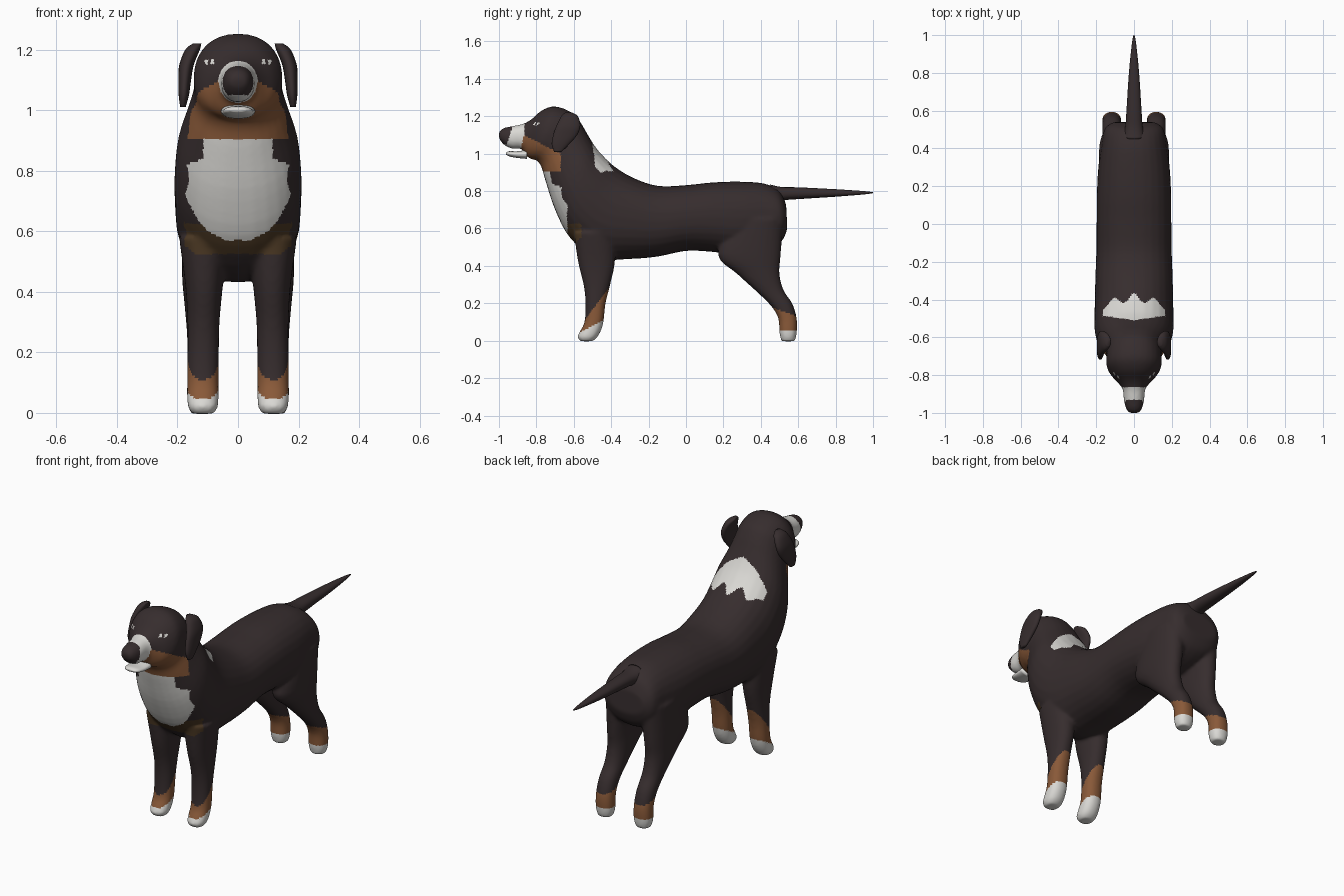
import bpy, bmesh, math
from mathutils import Vector

cube = bpy.data.objects.get("Cube")
if cube:
    bpy.data.objects.remove(cube, do_unlink=True)


def material(name, rgb):
    m = bpy.data.materials.new(name)
    m.use_nodes = True
    m.diffuse_color = (*rgb, 1)
    bsdf = m.node_tree.nodes["Principled BSDF"]
    bsdf.inputs["Base Color"].default_value = (*rgb, 1)
    bsdf.inputs["Roughness"].default_value = 0.8
    return m


MATS = [material("black_coat", (0.037, 0.026, 0.027)),
        material("white_fur", (0.7, 0.69, 0.66)),
        material("tan_fur", (0.25, 0.1, 0.04)),
        material("dark_tan_fur", (0.075, 0.042, 0.018))]
BLACK, WHITE, TAN, DARK_TAN = range(4)


def catmull(p0, p1, p2, p3, t):
    return [0.5 * (2 * b + (c - a) * t + (2 * a - 5 * b + 4 * c - d) * t * t
                   + (3 * b - a - 3 * c + d) * t ** 3)
            for a, b, c, d in zip(p0, p1, p2, p3)]


def loft(bm, sections, side=1, boxy=0.9, sides=28, steps=4):
    """Skin rings; each section is (y1, z1, y2, z2, x centre, half width)."""
    n = len(sections)
    rows = []
    for i in range(n - 1):
        quad = [sections[min(max(i + k, 0), n - 1)] for k in (-1, 0, 1, 2)]
        rows += [catmull(*quad, s / steps) for s in range(steps)]
    rows.append(sections[-1])
    rings = []
    for y1, z1, y2, z2, xc, hw in rows:
        mid = Vector((side * xc, (y1 + y2) / 2, (z1 + z2) / 2))
        up = Vector((0, (y1 - y2) / 2, (z1 - z2) / 2))
        ring = []
        for k in range(sides):
            a = math.tau * k / sides
            c, s = [math.copysign(abs(v) ** boxy, v) for v in (math.cos(a), math.sin(a))]
            ring.append(bm.verts.new(mid + up * s + Vector((hw * c, 0, 0))))
        rings.append(ring)
    for r, q in zip(rings, rings[1:]):
        for k in range(sides):
            j = (k + 1) % sides
            bm.faces.new((r[k], r[j], q[j], q[k]))
    bm.faces.new(rings[0][::-1])
    bm.faces.new(rings[-1])


def make_object(name, bm, mats):
    bmesh.ops.recalc_face_normals(bm, faces=bm.faces)
    me = bpy.data.meshes.new(name)
    bm.to_mesh(me)
    bm.free()
    for m in mats:
        me.materials.append(m)
    me.shade_smooth()
    ob = bpy.data.objects.new(name, me)
    bpy.context.collection.objects.link(ob)
    return ob


def part(name, sections, mat, side=1):
    bm = bmesh.new()
    loft(bm, sections, side)
    return make_object(name, bm, [MATS[mat]])


# Trunk from rump to nose: back line, belly line, half width
trunk = [(.535, .73, .542, .6, 0, .11), (.5, .8, .51, .53, 0, .155),
         (.42, .84, .42, .48, 0, .172), (.3, .85, .28, .46, 0, .19),
         (.15, .847, .14, .475, 0, .197), (0, .832, 0, .48, 0, .198),
         (-.15, .828, -.15, .45, 0, .2), (-.28, .87, -.3, .437, 0, .205),
         (-.38, .93, -.48, .44, 0, .208), (-.45, .995, -.62, .55, 0, .21),
         (-.49, 1.045, -.7, .7, 0, .2), (-.53, 1.11, -.75, .85, 0, .167),
         (-.565, 1.17, -.77, .92, 0, .148), (-.61, 1.22, -.785, .95, 0, .146),
         (-.7, 1.253, -.8, .965, 0, .145), (-.77, 1.232, -.825, .97, 0, .122),
         (-.825, 1.185, -.85, .985, 0, .087), (-.87, 1.16, -.88, 1.025, 0, .06),
         (-.93, 1.147, -.93, 1.027, 0, .054), (-.98, 1.135, -.97, 1.045, 0, .043),
         (-1.003, 1.11, -.997, 1.075, 0, .026)]

# Legs: front edge, back edge, centre, half width
fore_leg = [(-.6, .58, -.38, .58, .115, .08), (-.577, .42, -.38, .42, .112, .062),
            (-.548, .3, -.405, .3, .114, .053), (-.537, .2, -.43, .2, .115, .052),
            (-.543, .1, -.44, .11, .116, .052), (-.567, .05, -.452, .06, .116, .052),
            (-.58, .02, -.475, .018, .116, .049), (-.565, -.003, -.5, -.003, .116, .035)]
hind_leg = [(.24, .65, .52, .65, .105, .08), (.17, .46, .507, .46, .115, .07),
            (.27, .36, .5, .36, .117, .06), (.38, .26, .522, .27, .117, .052),
            (.455, .185, .568, .2, .118, .05), (.493, .12, .592, .12, .118, .05),
            (.5, .04, .592, .04, .118, .05), (.51, -.003, .582, -.003, .118, .038)]

# Body: trunk and legs blended into one skin
bm = bmesh.new()
loft(bm, trunk)
for s in (-1, 1):
    loft(bm, fore_leg, s)
    loft(bm, hind_leg, s)
body = make_object("body", bm, [])
remesh = body.modifiers.new("blend", 'REMESH')
remesh.mode = 'VOXEL'
remesh.voxel_size = 0.0085
smooth = body.modifiers.new("soften", 'SMOOTH')
smooth.factor = 0.5
smooth.iterations = 8
skin = bpy.data.meshes.new_from_object(
    body.evaluated_get(bpy.context.evaluated_depsgraph_get()))
body.modifiers.clear()
body.data = skin
skin.materials.clear()
for m in MATS:
    skin.materials.append(m)
skin.shade_smooth()

# Half width of the white chest patch by height
BIB = [(.57, .04), (.6, .1), (.65, .14), (.72, .175), (.77, .16), (.82, .17),
       (.84, .115), (.92, .115)]


def bib_width(z):
    for (z0, w0), (z1, w1) in zip(BIB, BIB[1:]):
        if z0 <= z <= z1:
            return w0 + (w1 - w0) * (z - z0) / (z1 - z0)
    return 0


def coat(p):
    x, y, z = abs(p.x), p.y, p.z
    # Paws and socks
    if z < .3 and y < 0:
        if z < .05 + .5 * (y + .56):
            return WHITE
        return TAN if z < .11 + 1.35 * (y + .54) else BLACK
    if z < .3:
        return WHITE if z < .055 else TAN if z < .15 - .35 * (y - .54) else BLACK
    # Nose, muzzle, cheeks and eyes
    if y < -.93 - .3 * max(0, 1.14 - z) and z > 1.05:
        return BLACK
    if y < -.865 - .25 * max(0, 1.1 - z):
        return WHITE
    if y < -.67 and .905 < z < 1.1 - .5 * (y + .87):
        return TAN
    if y < -.72 and abs(z - 1.16) < .008 and min(abs(x - .105), abs(x - .085)) < .005:
        return WHITE
    # Chest patch and the band below it
    if y < -.54 and x < bib_width(z):
        return WHITE
    if y < -.56 and x < .19 and .525 + .8 * max(0, x - .14) < z < .61 + .1 * x:
        return DARK_TAN
    # Nape patch with a ragged rear edge
    if z > .9 and x < .165 and -.51 + .15 * x < y < -.385 + .02 * math.cos(60 * x) - .25 * x:
        return WHITE
    return BLACK


for f in skin.polygons:
    f.material_index = coat(f.center)

# Tail, lower jaw and hanging ears
part("tail", [(.45, .835, .48, .725, 0, .06), (.51, .822, .525, .75, 0, .046),
              (.6, .82, .6, .757, 0, .04), (.8, .81, .8, .77, 0, .027),
              (.95, .8, .95, .782, 0, .012), (1, .794, 1, .789, 0, .003)], BLACK)
part("lower_jaw", [(-.85, 1.02, -.85, .972, 0, .056), (-.9, 1.013, -.9, .977, 0, .052),
                   (-.945, 1.013, -.94, .984, 0, .044),
                   (-.963, 1.006, -.961, .994, 0, .025)], WHITE)
ear = [(-.645, 1.22, -.61, 1.22, .135, .014), (-.667, 1.2, -.578, 1.2, .15, .024),
       (-.692, 1.15, -.565, 1.15, .17, .024), (-.71, 1.1, -.582, 1.1, .176, .021),
       (-.718, 1.05, -.625, 1.05, .179, .017), (-.705, 1.01, -.665, 1.01, .182, .009)]
part("left_ear", ear, BLACK, 1)
part("right_ear", ear, BLACK, -1)
